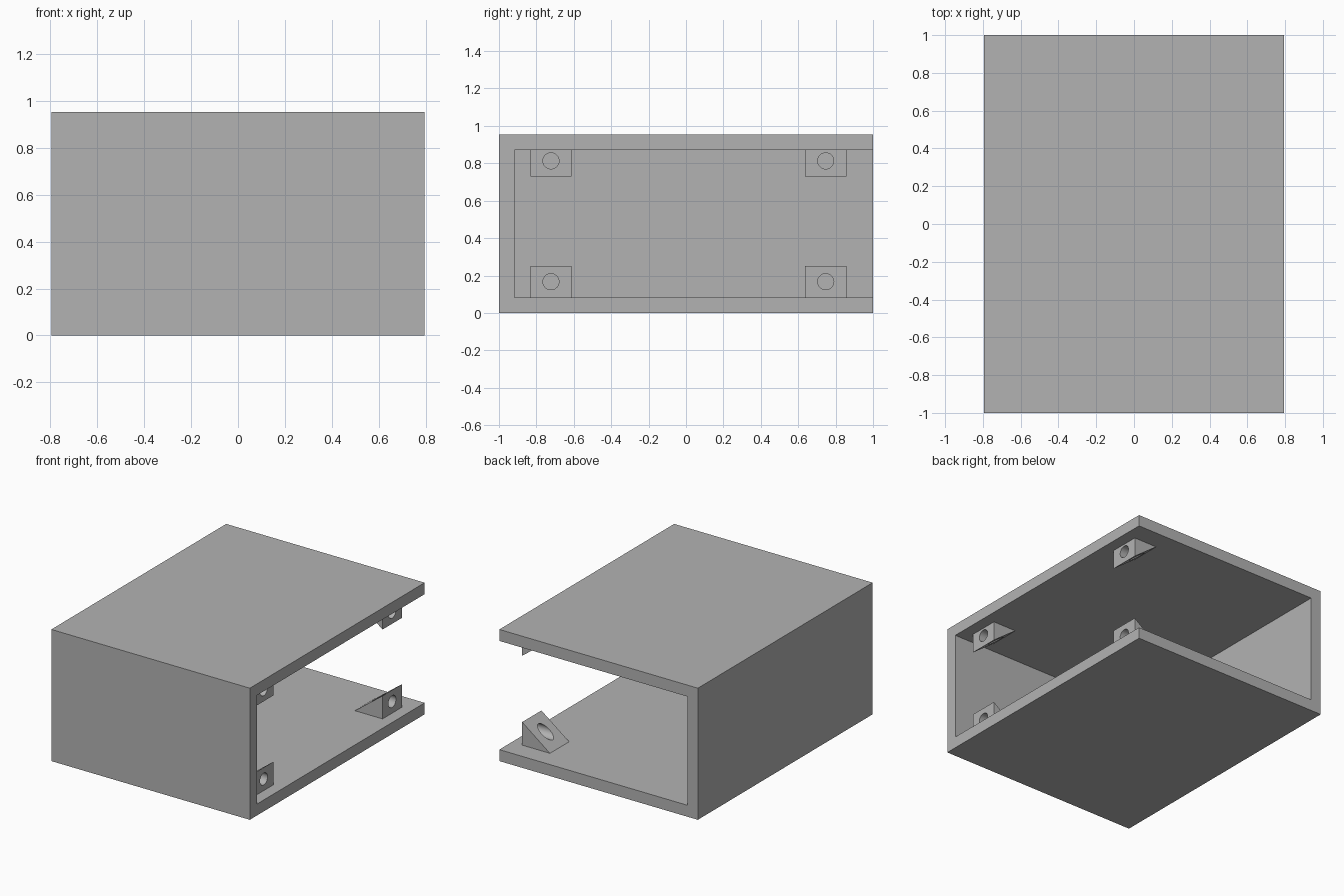
import bpy, bmesh, math
from mathutils import Matrix

cube = bpy.data.objects.get("Cube")
if cube:
    bpy.data.objects.remove(cube, do_unlink=True)

HALF_W, HALF_D, HEIGHT, WALL = 0.795, 1.0, 0.953, 0.083
TAB_WIDTH, TAB_RUN, TAB_RISE, HOLE_R = 0.22, 0.222, 0.167, 0.043
TAB_X = HALF_W - WALL

grey = bpy.data.materials.new("plain grey")
grey.use_nodes = True
COLOUR = (0.45, 0.45, 0.45, 1)
grey.diffuse_color = COLOUR
grey.node_tree.nodes["Principled BSDF"].inputs["Base Color"].default_value = COLOUR


def finish(name, bm):
    """Turn a bmesh into a grey object."""
    bmesh.ops.recalc_face_normals(bm, faces=bm.faces[:])
    mesh = bpy.data.meshes.new(name)
    bm.to_mesh(mesh)
    bm.free()
    mesh.materials.append(grey)
    obj = bpy.data.objects.new(name, mesh)
    bpy.context.collection.objects.link(obj)
    return obj


def box(name, low, high):
    bm = bmesh.new()
    size = [b - a for a, b in zip(low, high)]
    centre = [(a + b) / 2 for a, b in zip(low, high)]
    bmesh.ops.create_cube(bm, size=1, matrix=Matrix.Translation(centre) @ Matrix.Diagonal((*size, 1)))
    return finish(name, bm)


def cut(target, cutter):
    """Subtract the cutter and delete it."""
    mod = target.modifiers.new("cut", "BOOLEAN")
    mod.operation, mod.solver, mod.object = "DIFFERENCE", "EXACT", cutter
    cutter.hide_render = True
    bpy.context.view_layer.objects.active = target
    bpy.ops.object.modifier_apply(modifier=mod.name)
    bpy.data.objects.remove(cutter, do_unlink=True)


def mounting_tab(name, y, base_z, tip_z, hole_z):
    """Triangular gusset with a screw hole running along x."""
    bm = bmesh.new()
    run = TAB_RUN * abs(tip_z - base_z) / TAB_RISE
    profile = [(TAB_X, base_z), (TAB_X, tip_z), (TAB_X - run, base_z)]
    face = bm.faces.new([bm.verts.new((x, y - TAB_WIDTH / 2, z)) for x, z in profile])
    side = bmesh.ops.extrude_face_region(bm, geom=[face])["geom"]
    verts = [v for v in side if isinstance(v, bmesh.types.BMVert)]
    bmesh.ops.translate(bm, verts=verts, vec=(0, TAB_WIDTH, 0))
    tab = finish(name, bm)

    drill = bmesh.new()
    place = Matrix.Translation((TAB_X - 0.1, y, hole_z)) @ Matrix.Rotation(math.pi / 2, 4, "Y")
    bmesh.ops.create_cone(drill, cap_ends=True, segments=32, radius1=HOLE_R,
                          radius2=HOLE_R, depth=0.6, matrix=place)
    cut(tab, finish(name + "_drill", drill))

    bpy.ops.object.select_all(action="DESELECT")
    tab.select_set(True)
    bpy.context.view_layer.objects.active = tab
    bpy.ops.object.shade_smooth_by_angle(angle=math.radians(30))


# Housing: floor, roof, front wall and one side wall
housing = box("housing", (-HALF_W, -HALF_D, 0), (HALF_W, HALF_D, HEIGHT))
cavity = box("cavity", (WALL - HALF_W, WALL - HALF_D, WALL),
             (HALF_W + 0.2, HALF_D + 0.2, HEIGHT - WALL))
cut(housing, cavity)

# Screw tabs along the open side
for place, y in (("front", -0.722), ("back", 0.747)):
    mounting_tab(f"lower_{place}_tab", y, WALL, WALL + TAB_RISE, 0.167)
    mounting_tab(f"upper_{place}_tab", y, HEIGHT - WALL, 0.73, 0.813)
